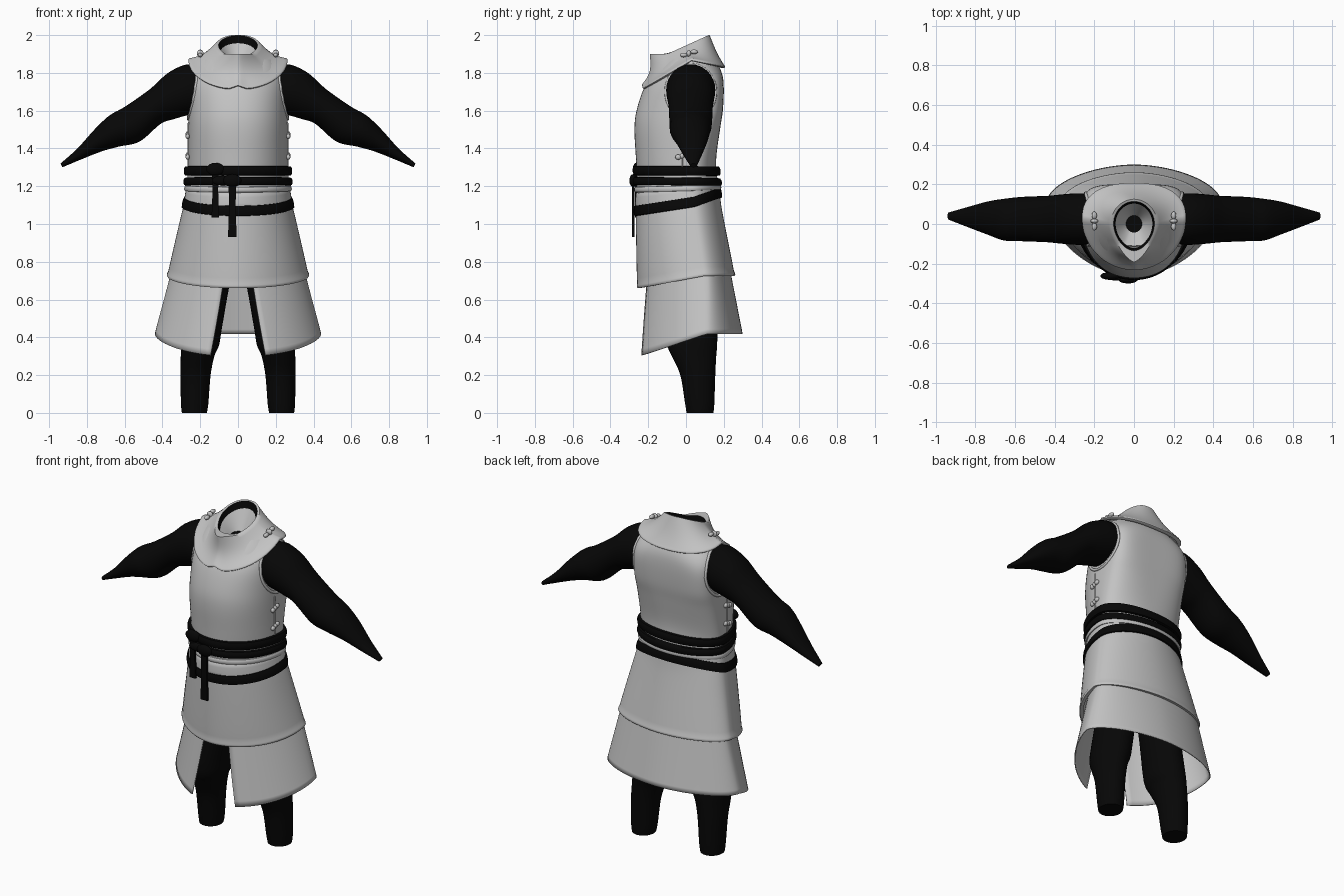
import bpy, bmesh, math
from mathutils import Vector, Matrix

if "Cube" in bpy.data.objects:
    bpy.data.objects.remove(bpy.data.objects["Cube"])

N = 72


def material(name, value):
    m = bpy.data.materials.new(name)
    m.use_nodes = True
    m.diffuse_color = (value, value, value, 1)
    bsdf = m.node_tree.nodes["Principled BSDF"]
    bsdf.inputs["Base Color"].default_value = (value, value, value, 1)
    bsdf.inputs["Roughness"].default_value = 0.8
    return m


GREY = material("light grey cloth", 0.55)
BLACK = material("black cloth", 0.002)


def finish(name, bm, mat):
    bmesh.ops.recalc_face_normals(bm, faces=bm.faces)
    me = bpy.data.meshes.new(name)
    bm.to_mesh(me)
    bm.free()
    me.materials.append(mat)
    ob = bpy.data.objects.new(name, me)
    bpy.context.collection.objects.link(ob)
    bpy.ops.object.select_all(action="DESELECT")
    ob.select_set(True)
    bpy.context.view_layer.objects.active = ob
    bpy.ops.object.shade_smooth_by_angle(angle=math.radians(50))
    return ob


def loft(name, rows, mat, around=True, along=False, caps=""):
    """Skin a list of point rings."""
    bm = bmesh.new()
    v = [[bm.verts.new(p) for p in row] for row in rows]
    n = len(rows[0])
    for i in range(len(v) if along else len(v) - 1):
        a, b = v[i], v[(i + 1) % len(v)]
        for j in range(n if around else n - 1):
            k = (j + 1) % n
            bm.faces.new((a[j], a[k], b[k], b[j]))
    if "s" in caps:
        bm.faces.new(v[0])
    if "e" in caps:
        bm.faces.new(v[-1])
    return finish(name, bm, mat)


def tube(name, pts, r, mat, normal, closed=False):
    """Round cord through points lying roughly across a normal."""
    rows = []
    for i, p in enumerate(pts):
        q = pts[(i + 1) % len(pts)] if closed or i + 1 < len(pts) else p
        o = pts[i - 1] if closed or i else p
        side = (q - o).normalized().cross(normal)
        rows.append([p + r * (math.cos(a) * side + math.sin(a) * normal)
                     for a in (math.tau * k / 8 for k in range(8))])
    return loft(name, rows, mat, along=closed, caps="" if closed else "se")


def blob(name, centre, size, mat):
    bm = bmesh.new()
    bmesh.ops.create_uvsphere(bm, u_segments=14, v_segments=8, radius=1,
                              matrix=Matrix.Translation(centre) @ Matrix.Diagonal((*size, 1)))
    return finish(name, bm, mat)


def lerp(a, b, t):
    return a + (b - a) * t


def spline(table, steps=5):
    """Resample table rows along a smooth curve."""
    out = []
    for i in range(len(table) - 1):
        quad = [table[min(max(i + d, 0), len(table) - 1)] for d in (-1, 0, 1, 2)]
        for t in (k / steps for k in range(steps)):
            out.append([q + t / 2 * (r - p + t * (2 * p - 5 * q + 4 * r - s
                                                  + t * (3 * (q - r) + s - p)))
                        for p, q, r, s in zip(*quad)])
    return out + [list(table[-1])]


def outline(a, w, yf, yb, cy, nf, nb):
    """Point of a section: angle 0 is the front middle, nf and nb its fullness."""
    s, c = math.sin(a), math.cos(a)
    n = nf if c > 0 else nb
    r = (abs(s) ** n + abs(c) ** n) ** (-1 / n)
    return w * s * r, cy - c * r * (cy - yf if c > 0 else yb - cy)


ANGLES = [math.tau * i / N for i in range(N)]

# Body profile: height, half width, front y, back y, centre y, front and back fullness
BODY = spline([(1.87, .2, -.11, .155, .03, 2, 2), (1.8, .25, -.17, .19, .03, 2, 3),
               (1.72, .258, -.222, .2, .03, 2.2, 4.5), (1.6, .262, -.262, .195, .03, 2.2, 4.2),
               (1.5, .264, -.273, .18, .03, 2.2, 3.2), (1.35, .265, -.265, .16, .03, 2.1, 2.4),
               (1.25, .267, -.26, .165, .03, 2, 2), (1.15, .275, -.26, .18, .035, 2, 1.9),
               (1.05, .3, -.265, .195, .05, 2, 1.9), (.72, .376, -.26, .26, .1, 1.9, 1.85),
               (.6, .4, -.25, .28, .11, 1.8, 1.8)])


def body(z, a, off=0.0):
    for hi, lo in zip(BODY, BODY[1:]):
        if z >= lo[0]:
            break
    t = min(1, max(0, (hi[0] - z) / (hi[0] - lo[0])))
    w, yf, yb, *rest = (lerp(p, q, t) for p, q in zip(hi[1:], lo[1:]))
    return Vector((*outline(a, w + off, yf - off, yb + off, *rest), z))


# Torso
loft("torso", [[body(lerp(1.87, 1.19, i / 32), a) for a in ANGLES] for i in range(33)], GREY)


# Upper skirt with softly turned hem
def hem(a):
    return .725 - .065 * max(0, math.cos(a))


skirt = [[body(lerp(1.2, hem(a) + .025, i / 18), a) for a in ANGLES] for i in range(19)]
for off, dz in ((.003, .015), (.003, .006), (-.002, 0), (-.02, .002)):
    skirt.append([body(hem(a) + dz, a, off) for a in ANGLES])
loft("upper_skirt", skirt, GREY)

# Lower skirt, split at the front
rows = []
for i in range(15):
    t = i / 14
    a0 = lerp(.195, .345, t)
    row = []
    for j in range(N + 1):
        a = lerp(a0, math.tau - a0, j / N)
        x, y = outline(a, lerp(.345, .438, t), lerp(-.208, -.263, t),
                       lerp(.228, .297, t), .11, 1.8, 1.8)
        row.append((x, y, lerp(.77, .418 - .12 * max(0, math.cos(a)), t)))
    rows.append(row)
lower = loft("lower_skirt", rows, GREY, around=False)
solid = lower.modifiers.new("thickness", "SOLIDIFY")
solid.thickness = .006
solid.offset = 0


# Sashes and cloth folds around the waist
def band(name, zf, zb, h, off, mat):
    prof = [(-.5, 0), (-.46, .7), (-.2, 1), (.2, 1), (.46, .7), (.5, 0)]
    loft(name, [[body(lerp(zb, zf, .5 + .5 * math.cos(a)) + u * h, a, v * off)
                 for a in ANGLES] for u, v in prof], mat)


band("upper_belt", 1.282, 1.28, .05, .021, BLACK)
band("middle_belt", 1.228, 1.222, .042, .021, BLACK)
band("lower_belt", 1.07, 1.165, .055, .012, BLACK)
band("upper_fold", 1.182, 1.198, .03, .014, GREY)
band("lower_fold", 1.125, 1.18, .08, .006, GREY)

# Knots and hanging belt ends
for x, y, top, end, w in ((-.12, -.262, 1.31, 1.035, .02), (-.03, -.28, 1.25, .93, .023)):
    strap = [[(x + sx * w * k, y + sy * .007, z) for sx, sy in ((-1, -1), (1, -1), (1, 1), (-1, 1))]
             for z, k in ((top, .9), (lerp(top, end, .5), .75), (end, 1))]
    loft("belt_end", strap, BLACK, caps="se")
    blob("belt_knot", (x, y, top - .02), (.05, .02, .034), BLACK)
blob("belt_knot_wrap", (-.08, -.268, 1.23), (.06, .018, .026), BLACK)


# Mantle collar with pointed front and softly turned edge
def with_slope(x, y):
    return Vector((x, y, 1.9 + .1 * min(1, max(0, (y + .1) / .22))))


def neck(a):
    return with_slope(*outline(a, .117, -.192, .125, 0, 1.45, 2))


def opening(a, k=1.0):
    return with_slope(*outline(a, .103 * k, -.135 * k, .114 * k, 0, 1.8, 2))


def mantle(a, off=0.0):
    x, y = outline(a, .258 + off, -.228 - off, .203 + off, .03, 2, 2.4)
    c = math.cos(a)
    z = 1.877 - (.152 * c if c > 0 else -.037 * c)
    if c > 0:
        z += .02 * math.exp(-(x / .03) ** 2)
    return Vector((x, y, z))


rows = [[opening(a) for a in ANGLES]]
for i in range(13):
    t = i / 12
    bend = math.sin(math.pi * t)
    rows.append([neck(a).lerp(mantle(a), t)
                 + bend * Vector((0, .018 * max(0, math.cos(a)), -.012)) for a in ANGLES])
for off, dz in ((.004, -.005), (.004, -.011), (-.001, -.015), (-.018, -.014)):
    rows.append([mantle(a, off) + Vector((0, 0, dz)) for a in ANGLES])
loft("mantle_collar", rows, GREY)

# Neck lining and inner funnel
drop = Vector((0, 0, -.035))
lip = [opening(a, .9) + drop for a in ANGLES]
loft("neck_lining", [[opening(a) for a in ANGLES], lip], BLACK)
floor = [Vector((.04 * math.sin(a), -.043 * math.cos(a), 1.84)) for a in ANGLES]
loft("neck_funnel", [[p.lerp(f, t) for p, f in zip(lip, floor)] for t in (0, .5, 1)], GREY)
loft("neck_base", [floor, [f * .98 + Vector((0, 0, .03)) for f in floor]], BLACK, caps="s")

# Sleeves: upper edge x z, lower edge x z, centre y, half depth
ARM = spline([(.19, 1.83, .19, 1.59, .025, .12), (.27, 1.845, .27, 1.575, .025, .13),
              (.37, 1.8, .34, 1.555, .025, .125), (.465, 1.715, .41, 1.53, .025, .117),
              (.6, 1.62, .52, 1.437, .025, .112), (.68, 1.575, .63, 1.41, .022, .105),
              (.76, 1.5, .72, 1.385, .03, .083), (.85, 1.4, .83, 1.342, .035, .05),
              (.94, 1.32, .93, 1.3, .04, .018)])
# Legs: height, inner x, outer x, front y, back y
LEG = spline([(0, .165, .297, .003, .145), (.05, .157, .302, -.005, .15),
              (.2, .145, .305, -.03, .155), (.3, .125, .303, -.075, .16),
              (.36, .1, .3, -.1, .165), (.45, .085, .285, -.105, .165),
              (.65, .05, .26, -.095, .16), (.85, .01, .25, -.1, .16)])
RING = [math.tau * i / 32 for i in range(32)]

for s, side in ((1, "left"), (-1, "right")):
    loft(side + "_sleeve", [[(s * ((xt + xb) / 2 + math.cos(a) * (xt - xb) / 2),
                              yc + math.sin(a) * ry,
                              (zt + zb) / 2 + math.cos(a) * (zt - zb) / 2) for a in RING]
                            for xt, zt, xb, zb, yc, ry in ARM], BLACK, caps="se")
    loft(side + "_leg", [[(s * ((xi + xo) / 2 + math.cos(a) * (xo - xi) / 2),
                           (yf + yb) / 2 + math.sin(a) * (yb - yf) / 2, z) for a in RING]
                         for z, xi, xo, yf, yb in LEG], BLACK, caps="se")
    # Armhole trim, laid on the torso
    trim = []
    for a in RING:
        y, z = .025 + .132 * math.cos(a), 1.7 + .145 * math.sin(a)
        p = min((body(z, k * math.pi / 120) for k in range(121)), key=lambda q: abs(q.y - y))
        trim.append(Vector((s * p.x, y, z)))
    tube(side + "_armhole_trim", trim, .008, GREY, Vector((s, 0, 0)), closed=True)
    # Collar toggle
    for dy, size in ((-.028, (.013, .02, .012)), (0, (.019, .012, .018)), (.028, (.013, .02, .012))):
        blob(side + "_collar_toggle", (s * .2, .015 + dy, 1.903 + dy * .3), size, GREY)
    # Side seam with toggles
    tube(side + "_side_seam", [body(lerp(1.54, 1.3, i / 8), s * 1.4, .001) for i in range(9)],
         .004, GREY, Vector((s, 0, 0)))
    for z in (1.36, 1.47):
        p = body(z, s * 1.4, .005)
        for dy, r in ((-.02, .016), (0, .011), (.02, .016)):
            blob(side + "_side_toggle", p + Vector((0, dy, dy * .3)), (.011, r, .014), GREY)
